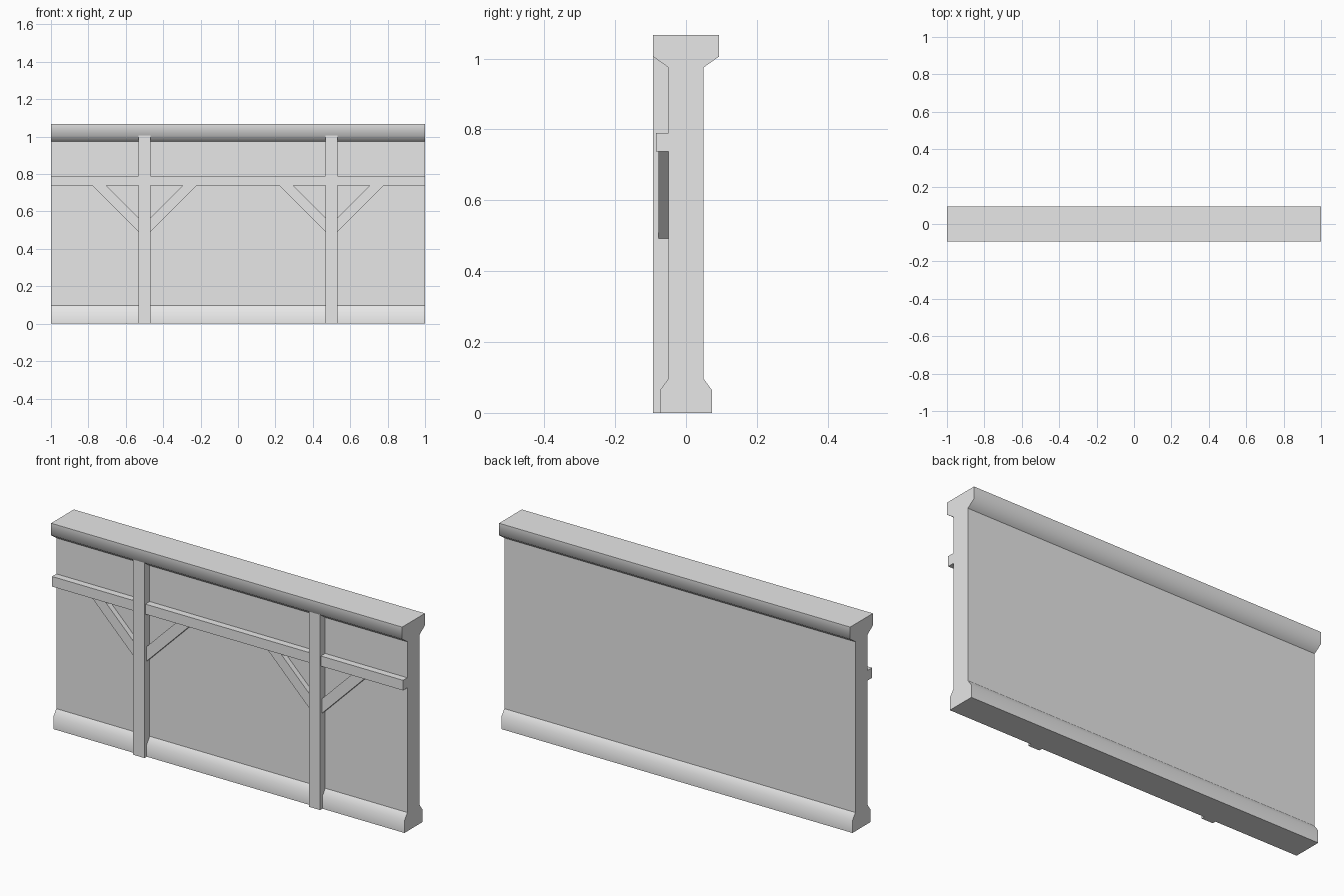
import bpy, bmesh
from mathutils import Vector

# Remove the default cube
cube = bpy.data.objects.get("Cube")
if cube:
    bpy.data.objects.remove(cube, do_unlink=True)

# Single plain grey
GREY = (0.8, 0.8, 0.8, 1.0)
mat = bpy.data.materials.new("plain grey")
mat.use_nodes = True
mat.diffuse_color = GREY
mat.node_tree.nodes["Principled BSDF"].inputs["Base Color"].default_value = GREY


def extrude(name, points, direction, soft=()):
    """Extrude a closed outline; edges at soft outline corners are shaded smoothly."""
    direction = Vector(direction)
    bm = bmesh.new()
    near = [bm.verts.new(p) for p in points]
    far = [bm.verts.new(Vector(p) + direction) for p in points]
    n = len(points)
    bm.faces.new(near)
    bm.faces.new(far[::-1])
    for i in range(n):
        j = (i + 1) % n
        bm.faces.new((near[j], near[i], far[i], far[j]))
    bmesh.ops.recalc_face_normals(bm, faces=bm.faces)
    for f in bm.faces:
        f.smooth = bool(soft)
    for e in bm.edges:
        e.smooth = False
    for i in soft:
        bm.edges.get((near[i], far[i])).smooth = True
    mesh = bpy.data.meshes.new(name)
    bm.to_mesh(mesh)
    bm.free()
    mesh.materials.append(mat)
    obj = bpy.data.objects.new(name, mesh)
    bpy.context.collection.objects.link(obj)
    return obj


def box(name, x0, x1, y0, y1, z0, z1):
    outline = [(x0, y0, z0), (x1, y0, z0), (x1, y0, z1), (x0, y0, z1)]
    return extrude(name, outline, (0, y1 - y0, 0))


TOP, CAP_Y, BASE_Y, WALL_Y = 1.067, 0.0925, 0.074, 0.05
RAIL_Z = 0.738

# Wall with flared base and cap, one profile run along x
half = [(BASE_Y, 0), (BASE_Y, 0.063), (WALL_Y, 0.096),
        (WALL_Y, 0.975), (CAP_Y, 1.005), (CAP_Y, TOP)]
profile = half + [(-y, z) for y, z in reversed(half)]
extrude("wall", [(-1, y, z) for y, z in profile], (2, 0, 0), soft=(1, 4, 7, 10))

# Horizontal rail
box("rail", -1, 1, -0.085, -WALL_Y, RAIL_Z, 0.79)

# Posts, each with a pair of diagonal braces
HALF_POST = 0.032
for side, x in (("right", -0.5), ("left", 0.5)):
    box(side + "_post", x - HALF_POST, x + HALF_POST, -CAP_Y, -WALL_Y, 0, 1.005)
    for tag, s in (("outer", 1), ("inner", -1)):
        d = s if x > 0 else -s
        outline = [(HALF_POST, 0.492), (0.278, RAIL_Z), (0.203, RAIL_Z), (HALF_POST, 0.567)]
        extrude(f"{side}_{tag}_brace",
                [(x + d * px, -0.078, pz) for px, pz in outline],
                (0, 0.078 - WALL_Y, 0))
